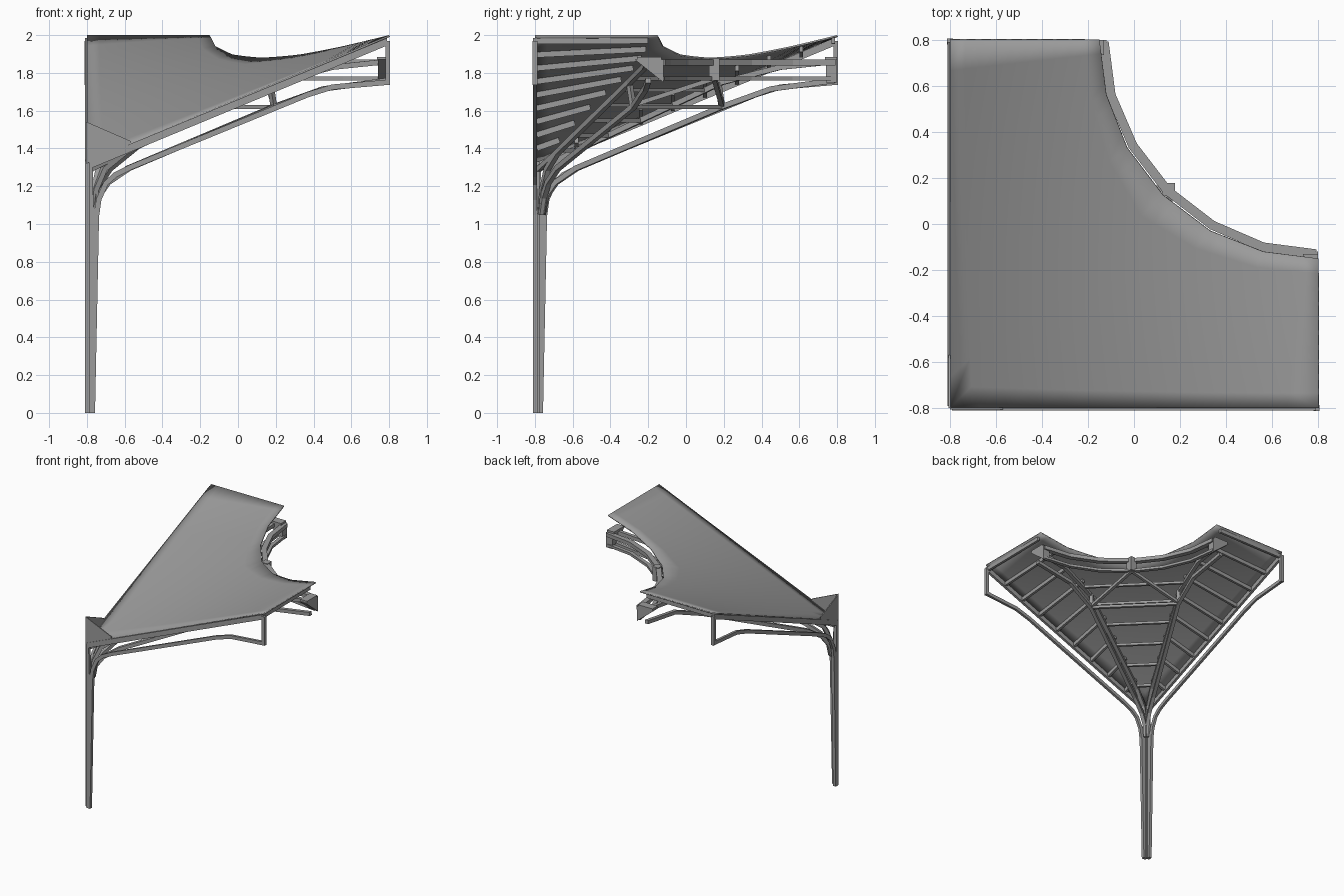
import bpy, bmesh
from mathutils import Vector

cube = bpy.data.objects.get("Cube")
if cube:
    bpy.data.objects.remove(cube)

grey = bpy.data.materials.new("steel_grey")
grey.use_nodes = True
grey.diffuse_color = (0.33, 0.33, 0.33, 1)
grey.node_tree.nodes["Principled BSDF"].inputs["Base Color"].default_value = grey.diffuse_color


def finish(name, bm):
    bmesh.ops.recalc_face_normals(bm, faces=bm.faces[:])
    mesh = bpy.data.meshes.new(name)
    bm.to_mesh(mesh)
    bm.free()
    mesh.materials.append(grey)
    obj = bpy.data.objects.new(name, mesh)
    bpy.context.collection.objects.link(obj)
    return obj


def flip(points):
    """Reflect across the diagonal through the column."""
    return [(p[1], p[0], p[2]) for p in points]


def bar(name, points, w=0.025, h=None):
    """Rectangular bar swept along a path."""
    pts = [Vector(p) for p in points]
    h = h or w
    bm = bmesh.new()
    whole = pts[-1] - pts[0]
    rings = []
    for i, p in enumerate(pts):
        t = (pts[min(i + 1, len(pts) - 1)] - pts[max(i - 1, 0)]).normalized()
        flat = t if Vector((t.x, t.y)).length > 0.3 else whole
        side = Vector((-flat.y, flat.x, 0))
        side = side.normalized() if side.length > 0.001 else Vector((1, 0, 0))
        up = t.cross(side).normalized()
        rings.append([bm.verts.new(p + side * a * w / 2 + up * b * h / 2)
                      for a, b in ((-1, -1), (1, -1), (1, 1), (-1, 1))])
    for r, s in zip(rings, rings[1:]):
        for k in range(4):
            bm.faces.new((r[k], r[k - 1], s[k - 1], s[k]))
    bm.faces.new(rings[0])
    bm.faces.new(rings[-1])
    return finish(name, bm)


def bar_pair(name, points, w=0.025, h=None):
    bar(name + "_front", points, w, h)
    bar(name + "_side", flip(points), w, h)


def plate_pair(name, outline, y0, y1):
    """Flat plate from an x-z outline, and its twin on the other wing."""
    for tag, swap in (("_front", False), ("_side", True)):
        bm = bmesh.new()
        loops = []
        for y in (y0, y1):
            pts = [(x, y, z) for x, z in outline]
            loops.append([bm.verts.new(p) for p in (flip(pts) if swap else pts)])
            bm.faces.new(loops[-1])
        for k in range(len(outline)):
            bm.faces.new((loops[0][k], loops[0][k - 1], loops[1][k - 1], loops[1][k]))
        finish(name + tag, bm)


def roof_z(x, y):
    u, v = (x + 0.8) / 1.6, (y + 0.8) / 1.6
    return 1.33 + 0.67 * (u + v - u * v)


def along(points, t):
    """Point at fraction t of a path, counting each segment equally."""
    s = t * (len(points) - 1)
    i = min(int(s), len(points) - 2)
    return Vector(points[i]).lerp(Vector(points[i + 1]), s - i)


# Saddle-shaped roof with a concave cut on the far corner
half = [(0.8, -0.15), (0.56, -0.12), (0.33, -0.03)]
rim = half + [(0.125, 0.125)] + [(y, x) for x, y in reversed(half)]
outer = [(0.8, -0.8), (-0.8, -0.8), (-0.8, 0.8)]
cols, rows = 24, 10
bm = bmesh.new()
grid = []
for i in range(cols + 1):
    a, b = along(outer, i / cols), along(rim, i / cols)
    line = [a.lerp(b, j / rows) for j in range(rows + 1)]
    grid.append([bm.verts.new((p.x, p.y, roof_z(p.x, p.y))) for p in line])
for c, d in zip(grid, grid[1:]):
    for j in range(rows):
        bm.faces.new((c[j], d[j], d[j + 1], c[j + 1]))
roof = finish("roof_shell", bm)
if roof.data.polygons[0].normal.z < 0:
    roof.data.flip_normals()
solid = roof.modifiers.new("thickness", "SOLIDIFY")
solid.thickness = 0.01
solid.offset = -1
bpy.context.view_layer.objects.active = roof
roof.select_set(True)
bpy.ops.object.shade_smooth_by_angle()

# Column: two tapered flanges meeting at the corner
plate_pair("column_flange", [(-0.79, 0), (-0.757, 0), (-0.735, 1.07), (-0.765, 1.09),
                             (-0.77, 1.33), (-0.79, 1.33)], -0.81, -0.785)
bar("column_core", [(-0.785, -0.785, 0), (-0.785, -0.785, 1.33)], 0.02)

# Corner upstands and edge fascias
plate_pair("corner_upstand", [(-0.8, 1.32), (-0.57, 1.425), (-0.57, 1.44), (-0.8, 1.54)],
           -0.806, -0.798)
plate_pair("edge_fascia", [(-0.79, 1.29), (0.79, 1.945), (0.79, 1.985), (-0.79, 1.333)],
           -0.81, -0.79)

# Edge truss: curved lower chord and end post
chord = [(-0.748, 1.05), (-0.737, 1.13), (-0.7, 1.215), (-0.65, 1.26), (-0.57, 1.3),
         (0.37, 1.685), (0.5, 1.725), (0.79, 1.75)]
bar_pair("edge_lower_chord", [(x, -0.8, z) for x, z in chord], 0.02, 0.028)
bar_pair("edge_end_post", [(0.793, -0.8, 1.737), (0.793, -0.8, 1.97)], 0.026)

# Main ribs: upper and lower chords springing from the column
upper = [(-0.765, -0.765, 1.07), (-0.755, -0.76, 1.18), (-0.71, -0.735, 1.29),
         (-0.6, -0.68, 1.38), (0.19, -0.3, 1.75), (0.5, -0.22, 1.83), (0.79, -0.2, 1.86)]
lower = [(-0.76, -0.765, 1.05), (-0.745, -0.755, 1.14), (-0.69, -0.73, 1.22),
         (-0.58, -0.68, 1.295), (0.19, -0.28, 1.62), (0.45, -0.215, 1.715), (0.79, -0.2, 1.76)]
bar_pair("rib_upper_chord", upper, 0.028)
bar_pair("rib_lower_chord", lower, 0.028)
bar_pair("rib_head", [(-0.78, -0.78, 1.29), (-0.6, -0.68, 1.38)], 0.025)
bar_pair("rib_web", [(0.17, -0.3, 1.75), (0.19, -0.28, 1.62)], 0.025)

# Tie across the ribs with struts up to the middle bracket
bar("rib_tie", [(0.19, -0.28, 1.62), (-0.28, 0.19, 1.62)], 0.022)
bar_pair("bracket_strut", [(0.19, -0.28, 1.63), (0.15, 0.15, 1.77)], 0.024)

# Ring beams following the concave rim
ring_half = [(0.79, -0.13), (0.56, -0.1), (0.34, -0.005)]
ring = ring_half + [(0.145, 0.145)] + [(y, x) for x, y in reversed(ring_half)]
bar("ring_upper", [(x, y, 1.855) for x, y in ring], 0.04, 0.03)
bar("ring_lower", [(x, y, 1.77) for x, y in ring], 0.03, 0.02)

# Brackets: middle post and triangular end blocks
bar("middle_bracket", [(0.15, 0.15, 1.76), (0.15, 0.15, 1.875)], 0.055)
plate_pair("end_bracket_cap", [(0.735, 1.865), (0.8, 1.865), (0.8, 1.885), (0.735, 1.885)],
           -0.26, -0.13)
for tag, swap in (("front", False), ("side", True)):
    bm = bmesh.new()
    tri = [(-0.27, 1.87), (-0.12, 1.87), (-0.12, 1.75)]
    ends = []
    for x in (0.74, 0.8):
        pts = [(x, y, z) for y, z in tri]
        ends.append([bm.verts.new(p) for p in (flip(pts) if swap else pts)])
        bm.faces.new(ends[-1])
    for k in range(3):
        bm.faces.new((ends[0][k], ends[0][k - 1], ends[1][k - 1], ends[1][k]))
    finish("end_bracket_" + tag, bm)


def rib_at(x):
    for a, b in zip(upper, upper[1:]):
        if a[0] <= x <= b[0]:
            return Vector(a).lerp(Vector(b), (x - a[0]) / (b[0] - a[0]))


# Purlins: wing purlins from edge to rib, level purlins between the ribs
for i in range(9):
    x = -0.58 + 0.17 * i
    p = rib_at(x)
    bar_pair("wing_purlin_%d" % i, [(x, -0.79, roof_z(x, -0.79) - 0.025),
                                    (x, p.y, roof_z(x, p.y) - 0.025)], 0.02, 0.03)
    if i < 6:
        bar("level_purlin_%d" % i, [p, (p.y, p.x, p.z)], 0.02)
